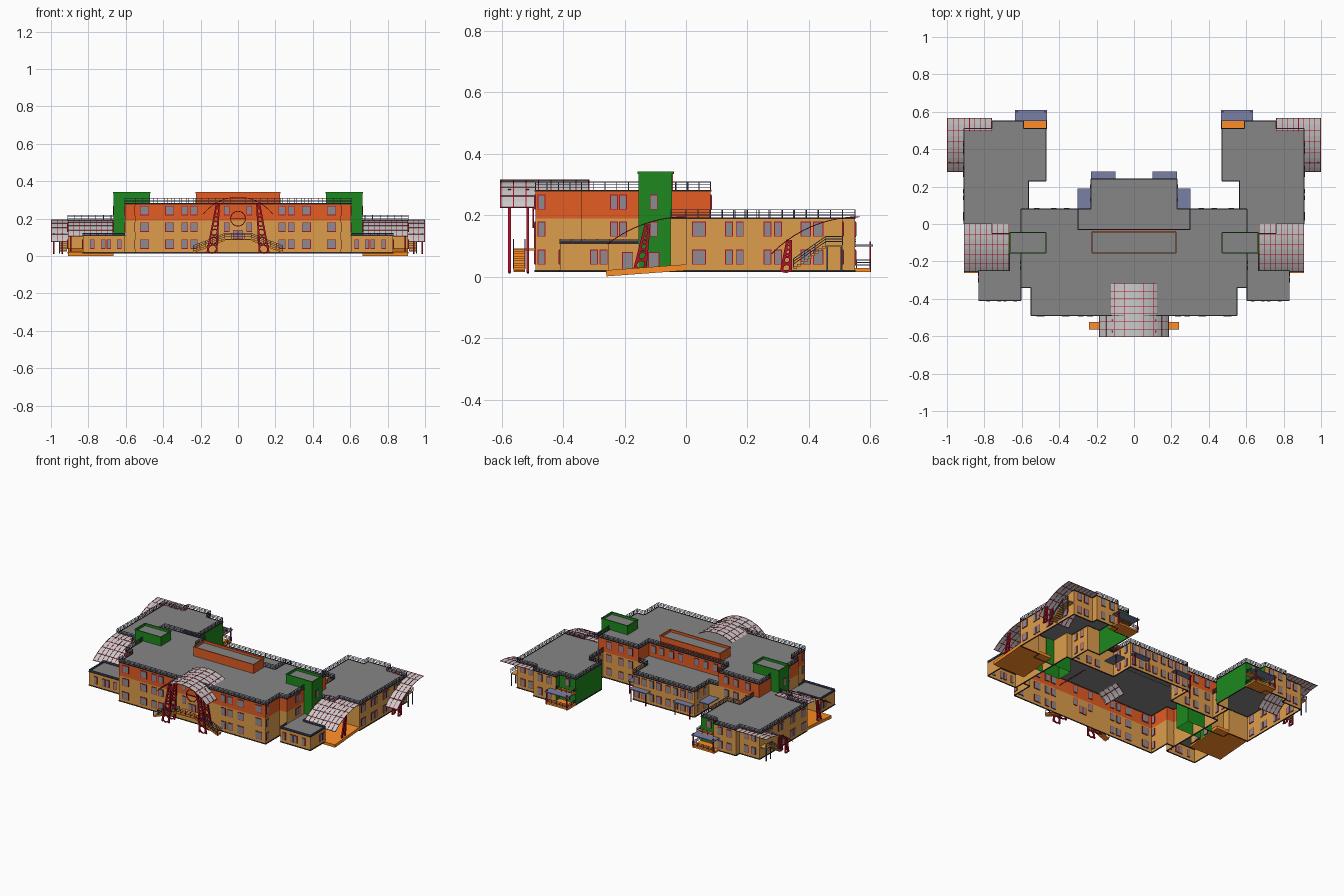
import bpy, bmesh, math
from collections import defaultdict
from mathutils import Vector, Matrix

if "Cube" in bpy.data.objects:
    bpy.data.objects.remove(bpy.data.objects["Cube"])

# The building is symmetric: only x >= 0 is built, each part gets a mirror modifier
parts = defaultdict(bmesh.new)
TAN, ORANGE, GREEN = (.72, .34, .072, 1), (.77, .107, .017, 1), (.013, .25, .013, 1)
ROOF, DARK, BLUE = (.24, .24, .24, 1), (.03, .022, .02, 1), (.19, .216, .377, 1)
RAIL, RED, RAMP = (.08, .09, .2, 1), (.45, .005, .02, 1), (1, .27, .02, 1)
GLASS, SHEET = (.27, .26, .28, 1), (.55, .55, .55, 1)


def box(part, x0, x1, y0, y1, z0, z1):
    m = Matrix.Translation(((x0 + x1) / 2, (y0 + y1) / 2, (z0 + z1) / 2))
    bmesh.ops.create_cube(parts[part], size=1, matrix=m @ Matrix.Diagonal((x1 - x0, y1 - y0, z1 - z0, 1)))


def bar(part, p, q, w=.0025, h=None):
    p, q = Vector(p), Vector(q)
    d = q - p
    m = Matrix.Translation((p + q) / 2) @ d.to_track_quat('Y', 'Z').to_matrix().to_4x4()
    bmesh.ops.create_cube(parts[part], size=1, matrix=m @ Matrix.Diagonal((w, d.length, h or w, 1)))


def walls(part, path, z0, z1):
    bm = parts[part]
    for a, b in zip(path, path[1:]):
        bm.faces.new([bm.verts.new(c) for c in ((*a, z0), (*b, z0), (*b, z1), (*a, z1))])


def roof(part, outline, z):
    bm = parts[part]
    bm.faces.new([bm.verts.new((*p, z)) for p in outline])


def band(part, path, z, w=.005, h=.006):
    for a, b in zip(path, path[1:]):
        bar(part, (*a, z), (*b, z), w, h)


def railing(path, z, h=.028, part="roof_railing"):
    for a, b in zip(path, path[1:]):
        a, b = Vector(a), Vector(b)
        a, b = (a.to_3d() + Vector((0, 0, z)), b.to_3d() + Vector((0, 0, z))) if len(a) == 2 else (a, b)
        for k in (.4, .7, 1):
            up = Vector((0, 0, h * k))
            bar(part, a + up, b + up)
        n = max(1, round((b - a).length / .04))
        for i in range(n + 1):
            p = a.lerp(b, i / n)
            bar(part, p, p + Vector((0, 0, h)))


def windows(axis, at, centres, rows, w=.026, h=.05, pane="window_panes"):
    for c in centres:
        for z in rows:
            for part, e, d in (("window_frames", 0, .003), (pane, .003, .0045)):
                a, b, k = c - w / 2 + e, c + w / 2 - e, h / 2 - e
                if axis == 'x':
                    box(part, at - d, at + d, a, b, z - k, z + k)
                else:
                    box(part, a, b, at - d, at + d, z - k, z + k)


def vault(name, arc, place, c0, c1, ribs):
    # curved sheet plus red ribs along the arc and purlins across it
    bm = parts[name]
    for a, b in zip(arc, arc[1:]):
        bm.faces.new([bm.verts.new(place(*v)) for v in ((*a, c0), (*b, c0), (*b, c1), (*a, c1))])
        for i in range(ribs + 1):
            c = c0 + (c1 - c0) * (.01 + .98 * i / ribs)
            bar("canopy_ribs", place(*a, c), place(*b, c), .0028)
    for a in arc[::2]:
        bar("canopy_purlins", place(*a, c0), place(*a, c1), .0025)


def pylon(base, top, d, wb, wt, rings=5):
    # tapered lattice leg with circular infill
    base, top, d = Vector(base), Vector(top), Vector(d)
    for s in (-.5, .5):
        bar("canopy_pylons", base + d * wb * s, top + d * wt * s, .009)
    ax = (top - base).normalized()
    for i in range(rings):
        t = (i + .5) / rings
        c, r = base.lerp(top, t), (wb + (wt - wb) * t) / 2
        pts = [c + (d * math.cos(k * math.pi / 4) + ax * math.sin(k * math.pi / 4)) * r for k in range(9)]
        for p, q in zip(pts, pts[1:]):
            bar("canopy_pylons", p, q, .007)


def steps(part, n, p, q, half, across):
    # treads running from p to q
    p, q = Vector(p), Vector(q)
    run = (q - p) / n
    for i in range(n):
        c = p + run * (i + .5)
        hx, hy = (half, abs(run.y) / 2) if across == 'x' else (abs(run.x) / 2, half)
        box(part, c.x - hx, c.x + hx, c.y - hy, c.y + hy, c.z - .004, c.z + .004)


# Main three-storey block with lower rear block
Z0, Z1, Z2 = .015, .19, .28
main = [(0, -.49), (.55, -.49), (.55, -.34), (.605, -.34), (.605, .08), (.3, .08), (.3, -.03), (0, -.03)]
rear = [(.3, .08), (.23, .08), (.23, .24), (0, .24)]
walls("lower_walls", main[:6] + rear[1:], Z0, Z1)
walls("upper_walls", main, Z1, Z2)
roof("roofs", main, Z2)
roof("roofs", [(0, -.03), (.3, -.03)] + rear, Z1)
# Side wings with green inner walls
wing = [(.605, -.05), (.76, -.05), (.76, 0), (.91, 0), (.91, .51), (.76, .51), (.76, .55), (.59, .55)]
inner = [(.59, .55), (.59, .51), (.47, .51), (.47, .23)]
link = [(.47, .23), (.565, .23), (.565, .08)]
walls("lower_walls", wing, Z0, Z1)
walls("green_walls", inner, Z0, Z1)
walls("lower_walls", link, Z0, Z1)
roof("roofs", wing + inner[1:] + link[1:] + [(.605, .08)], Z1)
# One-storey front annexes
annex = [(.605, -.34), (.605, -.41), (.83, -.41), (.83, -.25), (.665, -.25), (.665, -.155)]
walls("lower_walls", annex, Z0, .11)
roof("roofs", annex + [(.605, -.155)], .11)
# Stair towers and central roof house
tower = [(.47, -.155), (.665, -.155), (.665, -.045), (.47, -.045), (.47, -.155)]
walls("green_walls", tower, Z0, .342)
roof("roofs", tower[:4], .325)
band("green_walls", tower, .339, .007, .008)
house = [(0, -.155), (.225, -.155), (.225, -.042), (0, -.042)]
walls("upper_walls", house, Z2, .342)
roof("roofs", house, .325)
band("upper_walls", house, .339, .007, .008)

# Roof edges, plinths and railings
whole_wing = wing + inner[1:] + link[1:]
for path, z in ((main, Z2), (rear, Z1), (whole_wing, Z1), (annex, .11)):
    band("roof_edges", path, z)
    railing(path, z, .028 if z > .15 else .012)
for path in (main[:6] + rear[1:], whole_wing, annex):
    band("plinth", path, .018)

# Windows
LOW, MID, TOP = .064, .155, .243
rows3, rows2 = (LOW, MID, TOP), (LOW, MID)
windows('y', -.49, (.235, .285), rows3, .036)
windows('y', -.49, (.365, .5), rows3, .048)
windows('y', -.49, (.06,), (MID, TOP), .03)
windows('x', .55, (-.47,), rows3)
windows('x', .605, (-.235, -.205), (MID, TOP))
windows('x', .665, (-.105,), (MID, TOP))
windows('x', .83, (-.3, -.268), (LOW,))
windows('x', .665, (-.19, -.105), (.05,), .036, .06)
windows('y', -.41, (.635, .69, .72, .78), (LOW,), .024)
windows('y', .08, (.36, .43, .52), rows3, .036)
windows('y', -.03, (.06, .13, .2, .26), (TOP,), .036)
windows('y', .24, (.035, .09, .145, .2), rows2, .036)
windows('x', .23, (.13, .2), rows2)
windows('x', .91, (.14, .175, .265, .3), rows2)
windows('x', .91, (.042,), rows2, .045)
windows('x', .91, (.39, .43), rows2, .034)
windows('y', .51, (.81, .865, .53), rows2, .034)
windows('y', .55, (.64, .71), rows2, .036)
windows('x', .565, (.12, .18), rows2)

# Front barrel canopy, its pylons and round window
arc = [(.235 * math.sin(i * .905 / 8), .08 + .235 * math.cos(i * .905 / 8)) for i in range(9)]
vault("front_canopy", arc, lambda a, z, c: (a, c, z), -.605, -.315, 7)
for y in (-.575, -.515):
    pylon((.14, y, .015), (.107, y, .285), (1, 0, 0), .05, .012, 6)
ring = [(.04 * math.sin(i * math.pi / 8), -.497, .2 + .04 * math.cos(i * math.pi / 8)) for i in range(9)]
for p, q in zip(ring, ring[1:]):
    bar("round_window", p, q, .004)
bar("round_window", (0, -.497, .2), (.04, -.497, .2), .004)
windows('y', -.49, (.014,), (.115,), .026, .05)

# Front double stair with landing
steps("front_stair", 9, (.24, -.543, .022), (.07, -.543, .09), .019, 'y')
bar("front_stair", (.24, -.543, .018), (.07, -.543, .085), .036, .005)
box("front_stair", 0, .07, -.562, -.49, .085, .092)
for y in (-.562, -.524):
    railing([(.24, y, .025), (.07, y, .092)], 0, .03, "stair_railing")
railing([(.07, -.562), (0, -.562)], .092, .03, "stair_railing")

# Side canopies, quarter vaults rising towards the back
for name, y1, z1, r, span, x0, x1 in (("middle_canopy", 0, .195, .41, .255, .667, .91),
                                      ("rear_canopy", .565, .195, .4, .285, .76, .999)):
    t = math.asin(span / r)
    arc = [(y1 - r * math.sin(t * i / 10), z1 - r + r * math.cos(t * i / 10)) for i in range(11)]
    vault(name, arc, lambda a, z, c: (c, a, z), x0, x1, 8)
pylon((.895, -.15, .025), (.895, -.125, .17), (0, 1, 0), .034, .01)
for x in (.94, .985):
    pylon((x, .325, .015), (x, .336, .12), (0, 1, 0), .03, .01, 4)

# Wide entrance ramps under the middle canopies
bar("side_ramp", (.788, -.26, .011), (.788, 0, .03), .243, .02)

# Outer wing stairs
steps("wing_stair", 9, (.935, .35, .025), (.935, .455, .1), .02, 'x')
box("wing_stair", .91, .957, .455, .51, .097, .103)
railing([(.957, .35, .03), (.957, .455, .103), (.957, .51, .103)], 0, .028, "stair_railing")
for y in (.46, .505):
    bar("stair_railing", (.955, y, .015), (.955, y, .1), .005)

# Rear wing porch: balcony, blue canopy and posts
box("balcony", .467, .59, .51, .553, .096, .104)
box("balcony", .467, .633, .51, .6, .016, .028)
railing([(.467, .51), (.467, .6), (.633, .6)], .028, .026, "stair_railing")
railing([(.469, .51), (.469, .553), (.59, .553)], .104, .026, "stair_railing")
box("entrance_canopies", .465, .635, .55, .609, .098, .104)
for x in (.475, .625):
    bar("porch_posts", (x, .6, .015), (x, .6, .115), .006)

# Rear block canopies
box("entrance_canopies", .23, .302, .08, .19, .1, .106)
box("entrance_canopies", .1, .23, .24, .282, .1, .106)
for x, y in ((.295, .18), (.11, .275), (.22, .275)):
    bar("porch_posts", (x, y, .015), (x, y, .105), .006)

colours = {"lower_walls": TAN, "upper_walls": ORANGE, "green_walls": GREEN, "roofs": ROOF, "roof_edges": DARK,
           "plinth": DARK, "roof_railing": RAIL, "stair_railing": RAIL, "window_frames": RED, "window_panes": GLASS,
           "canopy_ribs": RED, "canopy_purlins": RED, "canopy_pylons": RED, "round_window": RED, "porch_posts": RED,
           "front_stair": RAMP, "side_ramp": RAMP, "balcony": RAMP, "wing_stair": TAN, "entrance_canopies": BLUE,
           "front_canopy": SHEET, "middle_canopy": SHEET, "rear_canopy": SHEET}
for name, bm in parts.items():
    mesh = bpy.data.meshes.new(name)
    bm.to_mesh(mesh)
    bm.free()
    obj = bpy.data.objects.new(name, mesh)
    bpy.context.collection.objects.link(obj)
    obj.modifiers.new("mirror_sides", 'MIRROR')
    mat = bpy.data.materials.new(name)
    mat.diffuse_color = colours[name]
    mat.use_nodes = True
    mat.node_tree.nodes["Principled BSDF"].inputs["Base Color"].default_value = mat.diffuse_color
    mesh.materials.append(mat)
